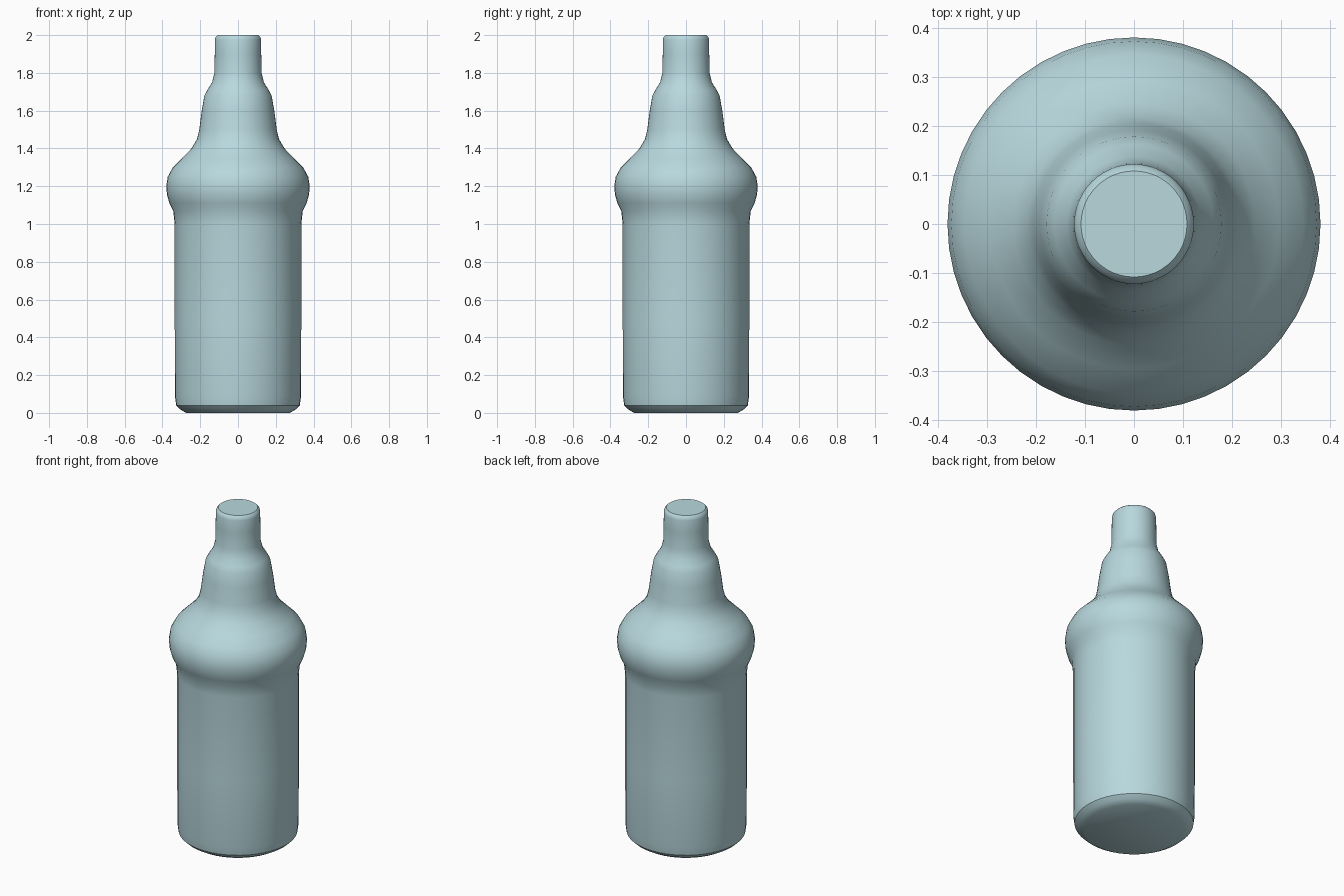
import bpy
import bmesh
import math

cube = bpy.data.objects.get("Cube")
if cube:
    bpy.data.objects.remove(cube, do_unlink=True)

SIDES = 48

# Bottle outline from base to mouth: (radius, height)
BASE = [(0.275, 0.0), (0.305, 0.018), (0.327, 0.04), (0.334, 0.09)]
BODY = [(0.335, 0.5), (0.335, 1.0), (0.343, 1.07)]
SHOULDER = [(0.363, 1.11), (0.376, 1.155), (0.38, 1.2), (0.372, 1.25),
            (0.345, 1.3), (0.295, 1.35), (0.246, 1.4), (0.217, 1.45)]
NECK = [(0.205, 1.5), (0.192, 1.6), (0.178, 1.68), (0.162, 1.71),
        (0.137, 1.75), (0.125, 1.8), (0.123, 1.9)]
MOUTH = [(0.122, 1.975), (0.118, 1.99), (0.108, 2.0)]


def lathe(name, profile, material):
    """Spin an outline around z and close both ends."""
    bm = bmesh.new()
    rings = []
    for radius, z in profile:
        ring = []
        for i in range(SIDES):
            a = 2 * math.pi * i / SIDES
            ring.append(bm.verts.new((radius * math.cos(a), radius * math.sin(a), z)))
        rings.append(ring)
    for low, high in zip(rings, rings[1:]):
        for i in range(SIDES):
            j = (i + 1) % SIDES
            bm.faces.new((low[i], low[j], high[j], high[i]))
    bm.faces.new(rings[0][::-1])
    bm.faces.new(rings[-1])
    mesh = bpy.data.meshes.new(name)
    bm.to_mesh(mesh)
    bm.free()
    mesh.materials.append(material)
    obj = bpy.data.objects.new(name, mesh)
    bpy.context.collection.objects.link(obj)
    return obj


# Pale blue glass colour
glass = bpy.data.materials.new("pale_blue")
glass.use_nodes = True
colour = (0.48, 0.69, 0.73, 1)
glass.diffuse_color = colour
glass.node_tree.nodes["Principled BSDF"].inputs["Base Color"].default_value = colour

# Bottle
bottle = lathe("bottle", BASE + BODY + SHOULDER + NECK + MOUTH, glass)
bpy.ops.object.select_all(action="DESELECT")
bottle.select_set(True)
bpy.context.view_layer.objects.active = bottle
bpy.ops.object.shade_smooth_by_angle(angle=math.radians(35))
